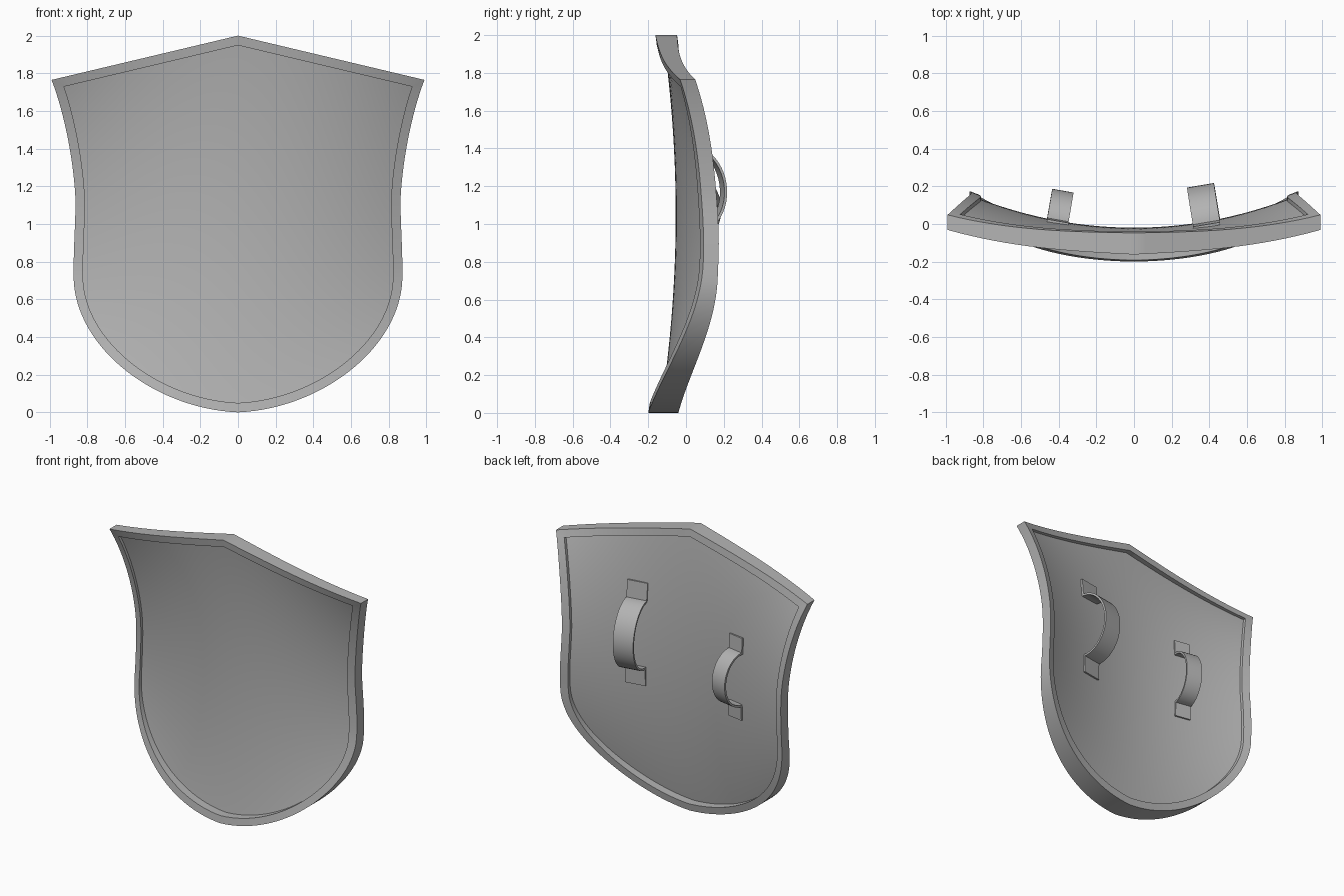
import bpy, bmesh, math
from mathutils import Vector
from mathutils.geometry import interpolate_bezier

cube = bpy.data.objects.get("Cube")
if cube:
    bpy.data.objects.remove(cube, do_unlink=True)

grey = bpy.data.materials.new("plain grey")
grey.use_nodes = True
grey.diffuse_color = (0.45, 0.45, 0.45, 1)
grey.node_tree.nodes["Principled BSDF"].inputs["Base Color"].default_value = grey.diffuse_color

PANEL = 0.035  # panel thickness


def bend(x, z):
    """Depth of the shield's middle surface."""
    side = 0.228 - 0.17 * (z - 0.85) ** 2
    return -0.037 - 0.075 * (z - 1.05) ** 2 + side * x * x


def rim_depth(z):
    """Rim thickness, deeper at the bottom and at the top point."""
    return 0.08 + 0.08 * max(0, 1 - z / 0.75) + 0.15 * max(0, z - 1.77)


def finish(name, bm, thickness=0, angle=35):
    bmesh.ops.remove_doubles(bm, verts=bm.verts, dist=0.0005)
    bmesh.ops.recalc_face_normals(bm, faces=bm.faces)
    mesh = bpy.data.meshes.new(name)
    bm.to_mesh(mesh)
    bm.free()
    mesh.materials.append(grey)
    obj = bpy.data.objects.new(name, mesh)
    bpy.context.collection.objects.link(obj)
    bpy.ops.object.select_all(action="DESELECT")
    obj.select_set(True)
    bpy.context.view_layer.objects.active = obj
    if thickness:
        mod = obj.modifiers.new("thickness", "SOLIDIFY")
        mod.thickness = thickness
        mod.offset = 0
        mod.use_even_offset = True
        bpy.ops.object.modifier_apply(modifier=mod.name)
    bpy.ops.object.shade_smooth_by_angle(angle=math.radians(angle))
    return obj


def skin(bm, rows, closed=False):
    """Join rows of points with quads."""
    verts = [[bm.verts.new(p) for p in row] for row in rows]
    if closed:
        verts = [row + row[:1] for row in verts]
        verts.append(verts[0])
    for a, b in zip(verts, verts[1:]):
        for i in range(len(a) - 1):
            bm.faces.new((a[i], a[i + 1], b[i + 1], b[i]))


# Half outline: straight top edge, waisted side, round bottom
def bezier(*pts, count):
    return interpolate_bezier(*[Vector(p) for p in pts], count)


tip, corner = Vector((0, 2)), Vector((0.99, 1.765))
top = [tip.lerp(corner, i / 16) for i in range(16)]
side = bezier(corner, (0.925, 1.6), (0.875, 1.35), (0.864, 1.15), count=16)[:-1]
side += bezier((0.864, 1.15), (0.86, 1.02), (0.874, 0.9), (0.873, 0.72), count=12)[:-1]
side += bezier((0.873, 0.72), (0.87, 0.35), (0.45, 0.02), (0, 0), count=32)
half = [Vector((p[0], p[1])) for p in top + side]
outline = half + [Vector((-p.x, p.y)) for p in half[-2:0:-1]]


def inset(loop, dist):
    """Offset a clockwise closed loop inwards with mitred corners."""
    result = []
    for i, p in enumerate(loop):
        a = (p - loop[i - 1]).normalized()
        b = (loop[(i + 1) % len(loop)] - p).normalized()
        na, nb = Vector((a.y, -a.x)), Vector((b.y, -b.x))
        m = (na + nb).normalized()
        result.append(p + m * dist / m.dot(na))
    return result


# Raised rim, with a rectangular section
bm = bmesh.new()
rings = []
for o, n in zip(outline, inset(outline, 0.05)):
    d = rim_depth(o.y) / 2
    yo, yn = bend(o.x, o.y), bend(n.x, n.y)
    rings.append([(o.x, yo - d, o.y), (o.x, yo + d, o.y),
                  (n.x, yn + d, n.y), (n.x, yn - d, n.y)])
skin(bm, rings, closed=True)
finish("rim", bm, angle=40)

# Curved panel, its edge tucked inside the rim
inner = inset(outline, 0.03)
peak = inner[0].y
edge = inner[len(top):len(half)]
bm = bmesh.new()
rows = []
for p in edge:
    rise = (peak - edge[0].y) * max(0, p.y / edge[0].y)
    if p is edge[-1]:
        rise = 0
    row = []
    for j in range(-16, 17):
        x = p.x * j / 16
        z = p.y + rise * (1 - abs(j) / 16) * min(1, abs(p.x) / 0.4)
        row.append((x, bend(x, z), z))
    rows.append(row)
skin(bm, rows)
finish("panel", bm, PANEL)


# Strap handles: flat feet joined by a half-ellipse loop
def handle(name, x, z, width, height, arc, foot):
    normal = Vector((-2 * 0.22 * x, 1, 0)).normalized()
    across = Vector((normal.y, -normal.x, 0))
    profile = [(arc + foot, 0)]
    profile += [(arc * math.cos(math.pi * i / 24), height * math.sin(math.pi * i / 24))
                for i in range(25)]
    profile.append((-arc - foot, 0))
    rows = []
    for dz, h in profile:
        base = Vector((x, bend(x, z + dz) + PANEL / 2 + 0.006, z + dz)) + normal * h
        rows.append([base - across * width / 2, base + across * width / 2])
    bm = bmesh.new()
    skin(bm, rows)
    finish(name, bm, 0.014)


handle("left_arm_strap", 0.385, 1.18, 0.145, 0.185, 0.235, 0.125)
handle("right_hand_grip", -0.405, 1.08, 0.115, 0.15, 0.185, 0.105)
